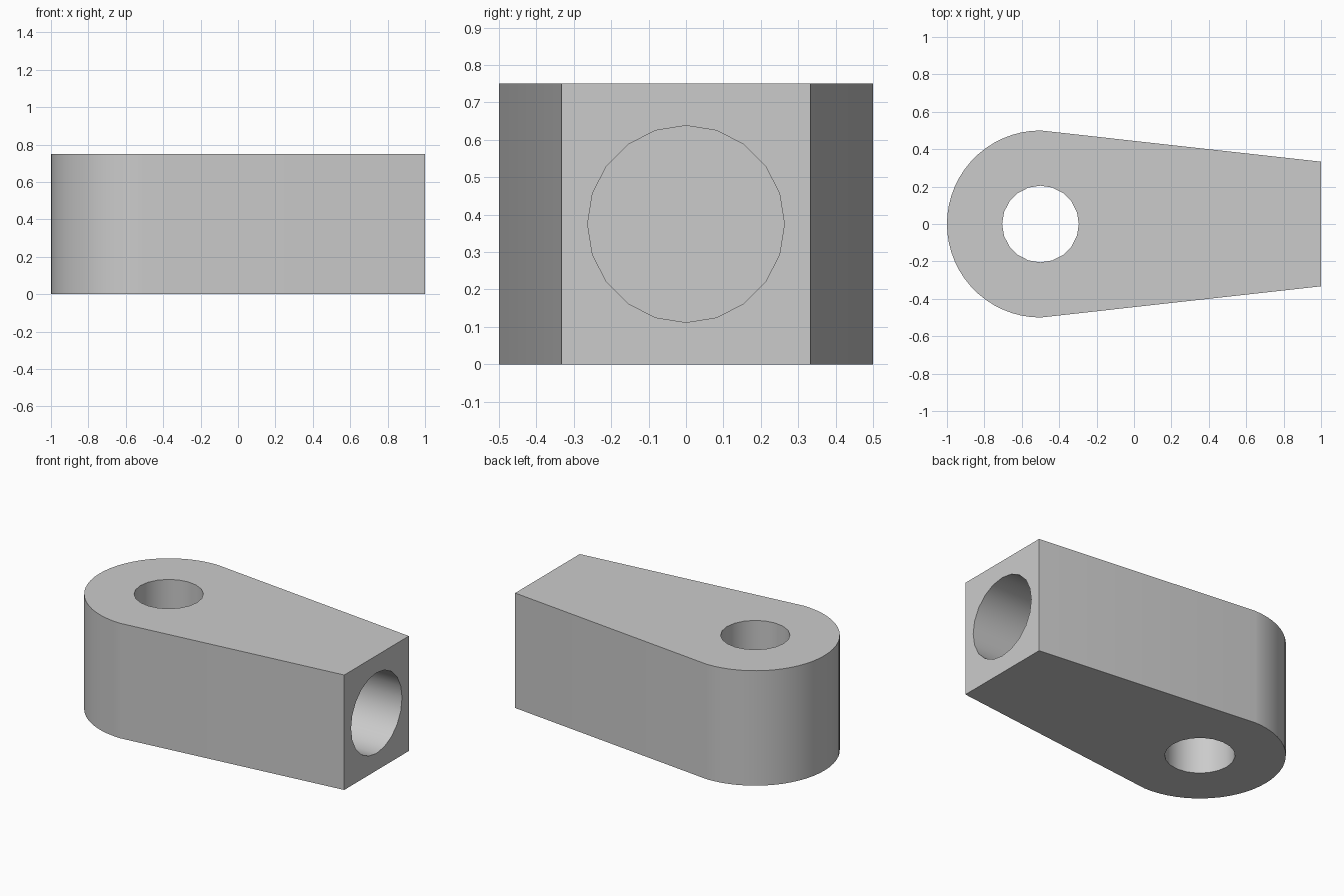
import bpy
import bmesh
from math import cos, sin, pi, radians

if "Cube" in bpy.data.objects:
    bpy.data.objects.remove(bpy.data.objects["Cube"], do_unlink=True)

HEIGHT = 0.75
EYE_X = -0.5
EYE_RADIUS = 0.5
TIP_HALF = 0.333
ARC_STEPS = 30

# Single matte grey
grey = bpy.data.materials.new("plain grey")
grey.use_nodes = True
colour = (0.6, 0.6, 0.6, 1)
grey.diffuse_color = colour
grey.node_tree.nodes["Principled BSDF"].inputs["Base Color"].default_value = colour

# Tapered body: rounded eye end, flat square tip
outline = [(1, -TIP_HALF), (1, TIP_HALF)]
for i in range(ARC_STEPS + 1):
    a = pi / 2 + pi * i / ARC_STEPS
    outline.append((EYE_X + EYE_RADIUS * cos(a), EYE_RADIUS * sin(a)))

bm = bmesh.new()
base = bm.faces.new([bm.verts.new((x, y, 0)) for x, y in outline])
top = bmesh.ops.extrude_face_region(bm, geom=[base])["geom"]
bmesh.ops.translate(bm, vec=(0, 0, HEIGHT),
                    verts=[v for v in top if isinstance(v, bmesh.types.BMVert)])
bmesh.ops.recalc_face_normals(bm, faces=bm.faces)
mesh = bpy.data.meshes.new("link_body")
bm.to_mesh(mesh)
bm.free()
mesh.materials.append(grey)
body = bpy.data.objects.new("link_body", mesh)
bpy.context.collection.objects.link(body)


def drill(name, radius, depth, location, tilt=0):
    """Cut a round hole in the body and discard the cutter."""
    bpy.ops.mesh.primitive_cylinder_add(vertices=20, radius=radius, depth=depth,
                                        location=location, rotation=(0, tilt, 0))
    cutter = bpy.context.object
    cutter.name = name
    cutter.hide_render = True
    cutter.data.materials.append(grey)
    cut = body.modifiers.new(name, "BOOLEAN")
    cut.operation = "DIFFERENCE"
    cut.solver = "EXACT"
    cut.object = cutter
    bpy.ops.object.select_all(action="DESELECT")
    body.select_set(True)
    bpy.context.view_layer.objects.active = body
    bpy.ops.object.modifier_apply(modifier=cut.name)
    bpy.data.objects.remove(cutter, do_unlink=True)


# Upright pin hole through the eye, and blind bore into the tip
drill("pin_hole", 0.205, HEIGHT * 2, (EYE_X, 0, HEIGHT / 2))
drill("end_bore", 0.263, 1.5, (1, 0, HEIGHT / 2), radians(90))

bpy.ops.object.shade_smooth_by_angle(angle=radians(30))
